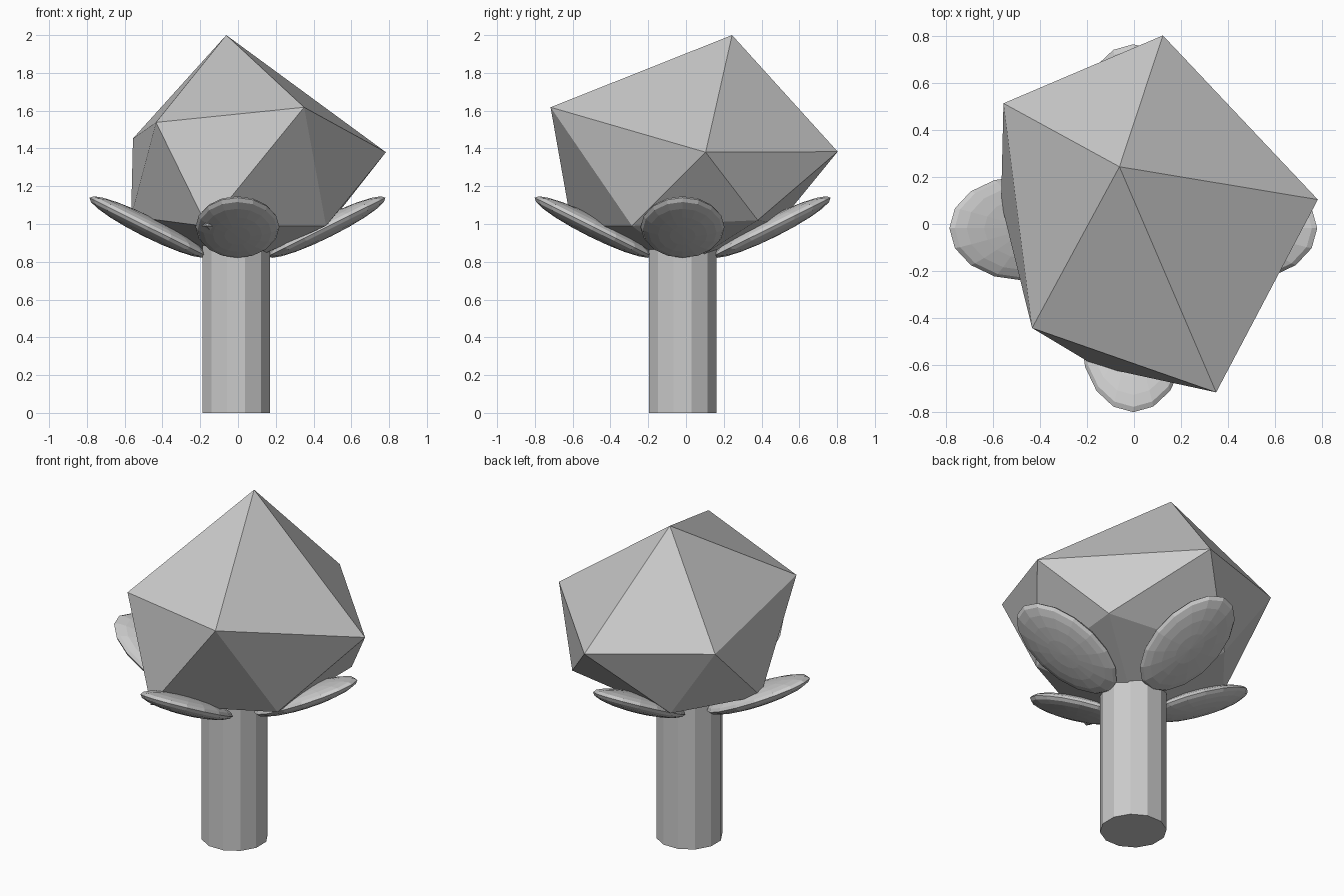
import bpy, bmesh
from math import radians, pi
from mathutils import Matrix

if "Cube" in bpy.data.objects:
    bpy.data.objects.remove(bpy.data.objects["Cube"])


def make_object(name, bm):
    bmesh.ops.recalc_face_normals(bm, faces=bm.faces[:])
    mesh = bpy.data.meshes.new(name)
    bm.to_mesh(mesh)
    bm.free()
    obj = bpy.data.objects.new(name, mesh)
    bpy.context.collection.objects.link(obj)
    return obj


# Stem: twelve-sided post, flats turned half a step
bm = bmesh.new()
bmesh.ops.create_cone(bm, cap_ends=True, segments=12, radius1=0.185, radius2=0.185, depth=0.92,
                      matrix=Matrix.Translation((-0.01, -0.018, 0.46)) @ Matrix.Rotation(radians(15), 4, 'Z'))
make_object("stem", bm)

# Petals: four flattened spheres tilted upward around the stem
for i, side in enumerate(("right", "back", "left", "front")):
    bm = bmesh.new()
    bmesh.ops.create_uvsphere(
        bm, u_segments=16, v_segments=10, radius=1,
        matrix=Matrix.Translation((-0.003, -0.018, 0))
        @ Matrix.Rotation(i * pi / 2, 4, 'Z')
        @ Matrix.Translation((0.472, 0, 0.984))
        @ Matrix.Rotation(radians(-26.5), 4, 'Y')
        @ Matrix.Diagonal((0.348, 0.222, 0.055, 1)))
    make_object("petal_" + side, bm)

# Bud: irregular twenty-sided gem, two staggered rings between a tip and a base
upper = [(0.783, 0.104, 1.38), (0.123, 0.803, 1.383), (-0.556, 0.514, 1.453),
         (-0.434, -0.443, 1.538), (0.35, -0.717, 1.618)]
lower = [(0.5, 0.38, 1.02), (-0.24, 0.49, 1.0), (-0.566, 0.09, 1.04),
         (-0.164, -0.605, 0.987), (0.466, -0.286, 0.99)]
bm = bmesh.new()
tip = bm.verts.new((-0.062, 0.244, 2.0))
base = bm.verts.new((0, 0, 0.78))
up = [bm.verts.new(p) for p in upper]
low = [bm.verts.new(p) for p in lower]
for i in range(5):
    j = (i + 1) % 5
    bm.faces.new((tip, up[i], up[j]))
    bm.faces.new((up[i], low[i], up[j]))
    bm.faces.new((low[i], low[j], up[j]))
    bm.faces.new((base, low[j], low[i]))
make_object("bud", bm)
